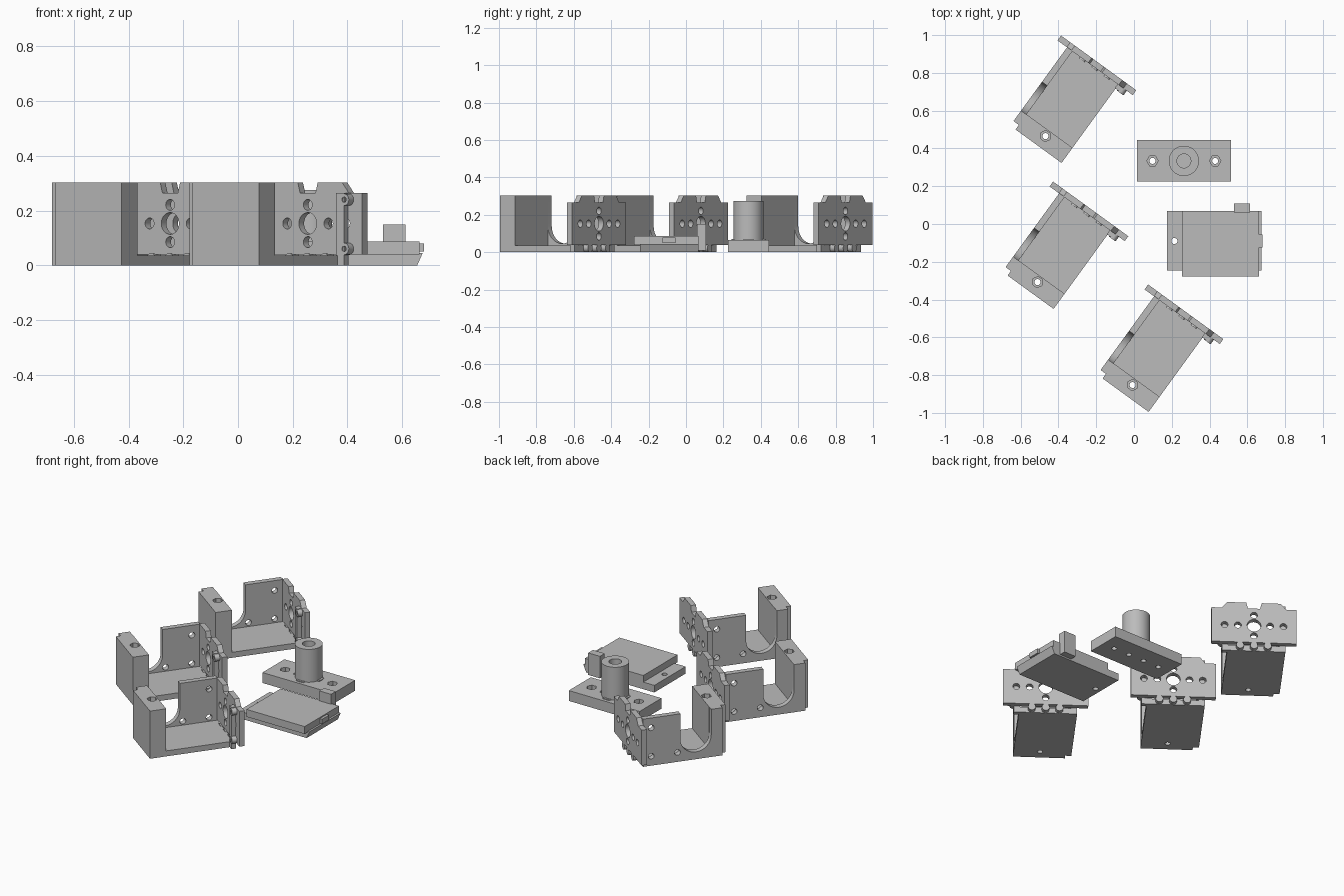
import bpy, bmesh, math
from mathutils import Matrix, Vector

if "Cube" in bpy.data.objects:
    bpy.data.objects.remove(bpy.data.objects["Cube"])

grey = bpy.data.materials.new("light_grey")
grey.diffuse_color = (0.5, 0.5, 0.5, 1)
grey.use_nodes = True
grey.node_tree.nodes["Principled BSDF"].inputs["Base Color"].default_value = grey.diffuse_color


def finish(name, bm):
    bmesh.ops.recalc_face_normals(bm, faces=bm.faces)
    mesh = bpy.data.meshes.new(name)
    bm.to_mesh(mesh)
    bm.free()
    mesh.materials.append(grey)
    ob = bpy.data.objects.new(name, mesh)
    bpy.context.collection.objects.link(ob)
    return ob


def prism(name, pts, axis, a, b):
    """Extrude a 2D outline along an axis; the other two axes keep their order."""
    def at(p, d):
        q = list(p)
        q.insert("xyz".index(axis), d)
        return Vector(q)
    bm = bmesh.new()
    lo = [bm.verts.new(at(p, a)) for p in pts]
    hi = [bm.verts.new(at(p, b)) for p in pts]
    bm.faces.new(lo)
    bm.faces.new(hi)
    n = len(pts)
    for i in range(n):
        j = (i + 1) % n
        bm.faces.new((lo[i], lo[j], hi[j], hi[i]))
    return finish(name, bm)


def box(name, x0, x1, y0, y1, z0, z1):
    return prism(name, [(x0, y0), (x1, y0), (x1, y1), (x0, y1)], "z", z0, z1)


def rod(name, centre, r, axis, a, b, n=24):
    pts = [(centre[0] + r * math.cos(2 * math.pi * i / n),
            centre[1] + r * math.sin(2 * math.pi * i / n)) for i in range(n)]
    return prism(name, pts, axis, a, b)


def cut(ob, cutters):
    bpy.context.view_layer.objects.active = ob
    for c in cutters:
        mod = ob.modifiers.new("hole", "BOOLEAN")
        mod.operation = "DIFFERENCE"
        mod.solver = "EXACT"
        mod.object = c
        bpy.ops.object.modifier_apply(modifier=mod.name)
        bpy.data.objects.remove(c)


def screw_hole(x, y, top):
    """Through hole with a hexagonal nut pocket at the top."""
    return [rod("hole", (x, y), 0.016, "z", -0.1, top + 0.1),
            rod("pocket", (x, y), 0.03, "z", top - 0.025, top + 0.05, 6)]


# ---- Bracket, built in its own frame: x across, y along its length ----
mid = -0.2325
base = box("bracket_base", -0.39, -0.08, -0.52, -0.1, 0, 0.035)

block = box("bracket_end_block", -0.381, -0.08, -0.614, -0.515, 0, 0.303)
cut(block, screw_hole(mid, -0.549, 0.303))

# Side wall with a round-bottomed slot
slot = [(-0.422 + 0.094 * math.cos(t), 0.14 - 0.094 * math.sin(t))
        for t in [math.pi * i / 16 for i in range(17)]]
wall = prism("bracket_side_wall",
             [(-0.584, 0), (-0.1, 0), (-0.1, 0.303), (-0.328, 0.303)] + slot +
             [(-0.516, 0.303), (-0.584, 0.303)], "x", -0.416, -0.381)
cut(wall, [rod("hole", p, 0.018, "x", -0.5, -0.3)
           for p in ((-0.15, 0.06), (-0.15, 0.24), (-0.31, 0.06))])

# Face plate with raised teeth along the top
half = [(0.035, 0.265), (0.045, 0.303), (0.155, 0.303), (0.185, 0.265),
        (0.246, 0.265), (0.246, 0.04)]
outline = [(mid + x, z) for x, z in half] + [(mid - x, z) for x, z in reversed(half)]
plate = prism("bracket_face_plate", outline, "y", -0.102, -0.07)
holes = [(0, 0, 0.04), (0, 0.068, 0.02), (0, -0.068, 0.02)]
holes += [(s * d, 0, 0.02) for s in (-1, 1) for d in (0.093, 0.17)]
cut(plate, [rod("hole", (mid + x, 0.153 + z), r, "y", -0.2, 0.1) for x, z, r in holes])

# Bottom bosses and side lug with two knobs
parts = [base, block, wall, plate]
for dx in (-0.08, 0, 0.08):
    parts.append(rod("bracket_bottom_boss", (mid + dx, 0.022), 0.022, "y", -0.11, -0.07, 16))
parts.append(box("bracket_side_lug", -0.085, -0.05, -0.128, -0.1, 0, 0.265))
for z in (0.06, 0.24):
    knob = rod("bracket_lug_knob", (-0.047, z), 0.022, "y", -0.132, -0.1, 16)
    cut(knob, [rod("hole", (-0.047, z), 0.01, "y", -0.2, -0.12, 12)])
    parts.append(knob)

# Three placed copies
turn = Matrix.Rotation(math.radians(-36), 4, "Z")
for p in parts:
    p.matrix_world = turn
    for x, y in ((0.042, 0.773), (0.503, -0.545)):
        c = p.copy()
        bpy.context.collection.objects.link(c)
        c.matrix_world = Matrix.Translation((x, y, 0)) @ turn

# ---- Flanged post ----
cx, cy = 0.264, 0.334
flange = box("post_flange", 0.015, 0.513, 0.224, 0.445, 0, 0.066)
cutters = []
for s in (-1, 1):
    cutters += screw_hole(cx + s * 0.166, cy, 0.066)
    cutters.append(rod("hole", (cx + s * 0.055, cy), 0.016, "z", -0.1, 0.03))
cut(flange, cutters)
post = rod("post_cylinder", (cx, cy), 0.08, "z", 0.06, 0.275, 48)
cut(post, [rod("hole", (cx, cy), 0.037, "z", 0.12, 0.4, 32)])
# Low ribs around the foot of the post
for i in range(4):
    a = math.pi / 2 * i
    arc = [a + k * 0.1 for k in range(-3, 4)]
    prism("post_foot_rib",
          [(cx + 0.092 * math.cos(t), cy + 0.092 * math.sin(t)) for t in arc] +
          [(cx + 0.076 * math.cos(t), cy + 0.076 * math.sin(t)) for t in reversed(arc)],
          "z", 0.06, 0.071)

# ---- Latch tray ----
lower = prism("tray_lower_plate",
              [(0.175, 0), (0.655, 0), (0.675, 0.045), (0.175, 0.045)], "y", -0.246, 0.068)
cut(lower, [rod("hole", (0.214, -0.09), 0.016, "z", -0.1, 0.2)])
box("tray_lid", 0.253, 0.663, -0.277, 0.068, 0.04, 0.087)
box("tray_front_tab", 0.65, 0.68, -0.125, -0.055, 0.05, 0.08)
box("tray_upright_block", 0.53, 0.613, 0.06, 0.108, 0.01, 0.15)

for ob in bpy.context.scene.objects:
    bpy.ops.object.select_all(action="DESELECT")
    ob.select_set(True)
    bpy.context.view_layer.objects.active = ob
    bpy.ops.object.shade_smooth_by_angle(angle=math.radians(30))
